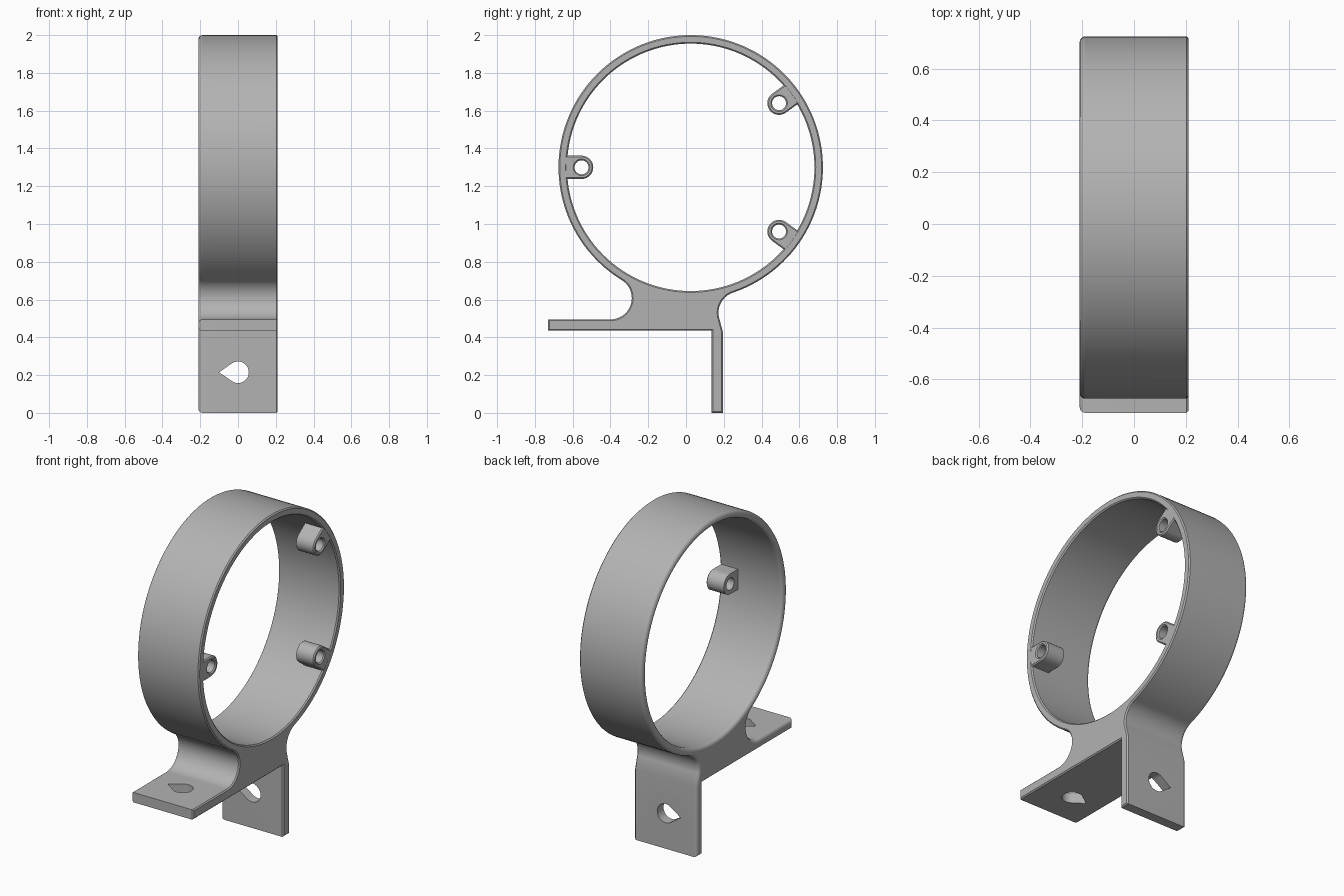
import bpy, bmesh
from math import sin, cos, pi, radians, atan2, degrees, hypot, acos
from mathutils import Vector

cube = bpy.data.objects.get("Cube")
if cube:
    bpy.data.objects.remove(cube, do_unlink=True)

grey = bpy.data.materials.new("plain grey")
grey.use_nodes = True
GREY = (0.45, 0.45, 0.45, 1)
grey.diffuse_color = GREY
grey.node_tree.nodes["Principled BSDF"].inputs["Base Color"].default_value = GREY

RING_Y, RING_Z, R_OUT, R_IN = 0.025, 1.30, 0.70, 0.655
HALF = 0.21
FILLET = 0.113


def arc(cy, cz, r, a0, a1, n):
    """Points (y, z) along an arc, angles in degrees."""
    return [Vector((cy + r * cos(radians(a0 + (a1 - a0) * i / n)),
                    cz + r * sin(radians(a0 + (a1 - a0) * i / n)))) for i in range(n + 1)]


def inset(points, d):
    """Mitred inward offset of a counter-clockwise outline (negative d grows it)."""
    result = []
    for i, p in enumerate(points):
        a = (p - points[i - 1]).normalized()
        b = (points[(i + 1) % len(points)] - p).normalized()
        n1, n2 = Vector((-a.y, a.x)), Vector((-b.y, b.x))
        result.append(p + (n1 + n2) * d / (1 + n1.dot(n2)))
    return result


def loft(name, outer, inner, stations):
    """Extrude an outline with a hole along x; stations are (x, edge inset)."""
    bm = bmesh.new()
    caps = []
    for outline, sign in ((outer, 1), (inner, -1)):
        rows = [[bm.verts.new((x, p.x, p.y)) for p in inset(outline, sign * d)]
                for x, d in stations]
        n = len(outline)
        for lo, hi in zip(rows, rows[1:]):
            for i in range(n):
                j = (i + 1) % n
                bm.faces.new((lo[i], lo[j], hi[j], hi[i]))
        caps.append((rows[0], rows[-1]))
    for end in (0, 1):
        edges = [bm.edges.get((loop[end][i - 1], loop[end][i]))
                 for loop in caps for i in range(len(loop[end]))]
        bmesh.ops.triangle_fill(bm, use_beauty=True, edges=edges)
    return finish(name, bm)


def finish(name, bm):
    bmesh.ops.recalc_face_normals(bm, faces=bm.faces)
    mesh = bpy.data.meshes.new(name)
    bm.to_mesh(mesh)
    bm.free()
    mesh.materials.append(grey)
    obj = bpy.data.objects.new(name, mesh)
    bpy.context.collection.objects.link(obj)
    return obj


def select(obj):
    bpy.ops.object.select_all(action='DESELECT')
    obj.select_set(True)
    bpy.context.view_layer.objects.active = obj


def smooth(obj):
    select(obj)
    bpy.ops.object.shade_smooth_by_angle(angle=radians(35))
    mod = obj.modifiers.new("clean shading", 'WEIGHTED_NORMAL')
    mod.keep_sharp = True


def teardrop_cutter(name, place):
    """Prism with a round end and a point toward -x; place maps (x, v, depth)."""
    r, tip = 0.057, 0.10
    a = 180 - degrees(acos(r / tip))
    outline = arc(0, 0, r, -a, a, 32) + [Vector((-tip, 0))]
    bm = bmesh.new()
    rows = [[bm.verts.new(place(p.x, p.y, d)) for p in outline] for d in (-0.08, 0.08)]
    n = len(outline)
    for i in range(n):
        j = (i + 1) % n
        bm.faces.new((rows[0][i], rows[0][j], rows[1][j], rows[1][i]))
    bm.faces.new(rows[0])
    bm.faces.new(rows[1])
    obj = finish(name, bm)
    obj.hide_render = True
    return obj


# Side outline: ring, front fillet, shelf plate, upright plate, rear fillet
front_c, rear_c = (-0.40, 0.608), (0.285, 0.53)
front_a = degrees(atan2(RING_Z - front_c[1], RING_Y - front_c[0]))
rear_a = degrees(atan2(RING_Z - rear_c[1], RING_Y - rear_c[0]))
outline = arc(RING_Y, RING_Z, R_OUT, rear_a - 180, front_a + 180, 110)
outline += arc(*front_c, FILLET, front_a, -90, 20)[1:]
outline += [Vector(p) for p in ((-0.73, 0.495), (-0.73, 0.435), (0.135, 0.435),
                                (0.135, 0), (0.195, 0), (0.195, 0.43))]
outline += arc(*rear_c, FILLET, 192, rear_a, 12)[:-1]
bore = arc(RING_Y, RING_Z, R_IN, 0, 360, 128)[:-1]

# Rounded edges on the -x side, a fine chamfer on the +x side
ROUND, CHAMFER = 0.022, 0.007
stations = [(-HALF + ROUND * (1 - cos(t * pi / 8)), ROUND * (1 - sin(t * pi / 8)))
            for t in range(5)]
stations = [(-HALF + ROUND * (1 - sin(t * pi / 8)), ROUND * (1 - cos(t * pi / 8)))
            for t in range(4, -1, -1)]
stations += [(HALF - CHAMFER, 0), (HALF, CHAMFER)]
bracket = loft("ring_bracket", outline, bore, stations)

# Teardrop screw holes through both plates
cutters = [teardrop_cutter("upright_hole_cutter", lambda x, v, d: (x, 0.165 + d, 0.215 + v)),
           teardrop_cutter("shelf_hole_cutter", lambda x, v, d: (x, -0.53 + v, 0.465 + d))]
for cutter in cutters:
    mod = bracket.modifiers.new("screw hole", 'BOOLEAN')
    mod.object, mod.operation, mod.solver = cutter, 'DIFFERENCE', 'EXACT'
    select(bracket)
    bpy.ops.object.modifier_apply(modifier=mod.name)
    bpy.data.objects.remove(cutter, do_unlink=True)
smooth(bracket)

# Three screw bosses inside the ring, level with its +x face
BOSS_R, BOSS_AT = 0.062, 0.578
for name, angle in (("front_boss", 180), ("upper_rear_boss", 36), ("lower_rear_boss", -36)):
    out = Vector((cos(radians(angle)), sin(radians(angle))))
    side = Vector((-out.y, out.x))
    ring_c = Vector((RING_Y, RING_Z))
    centre = ring_c + out * BOSS_AT
    shape = arc(*centre, BOSS_R, angle + 90, angle + 270, 24)
    shape += [ring_c + out * 0.68 - side * BOSS_R, ring_c + out * 0.68 + side * BOSS_R]
    hole = arc(*centre, 0.037, 0, 360, 32)[:-1]
    smooth(loft(name, shape, hole, [(0.09, 0), (HALF - CHAMFER, 0), (HALF - 0.0005, CHAMFER)]))
